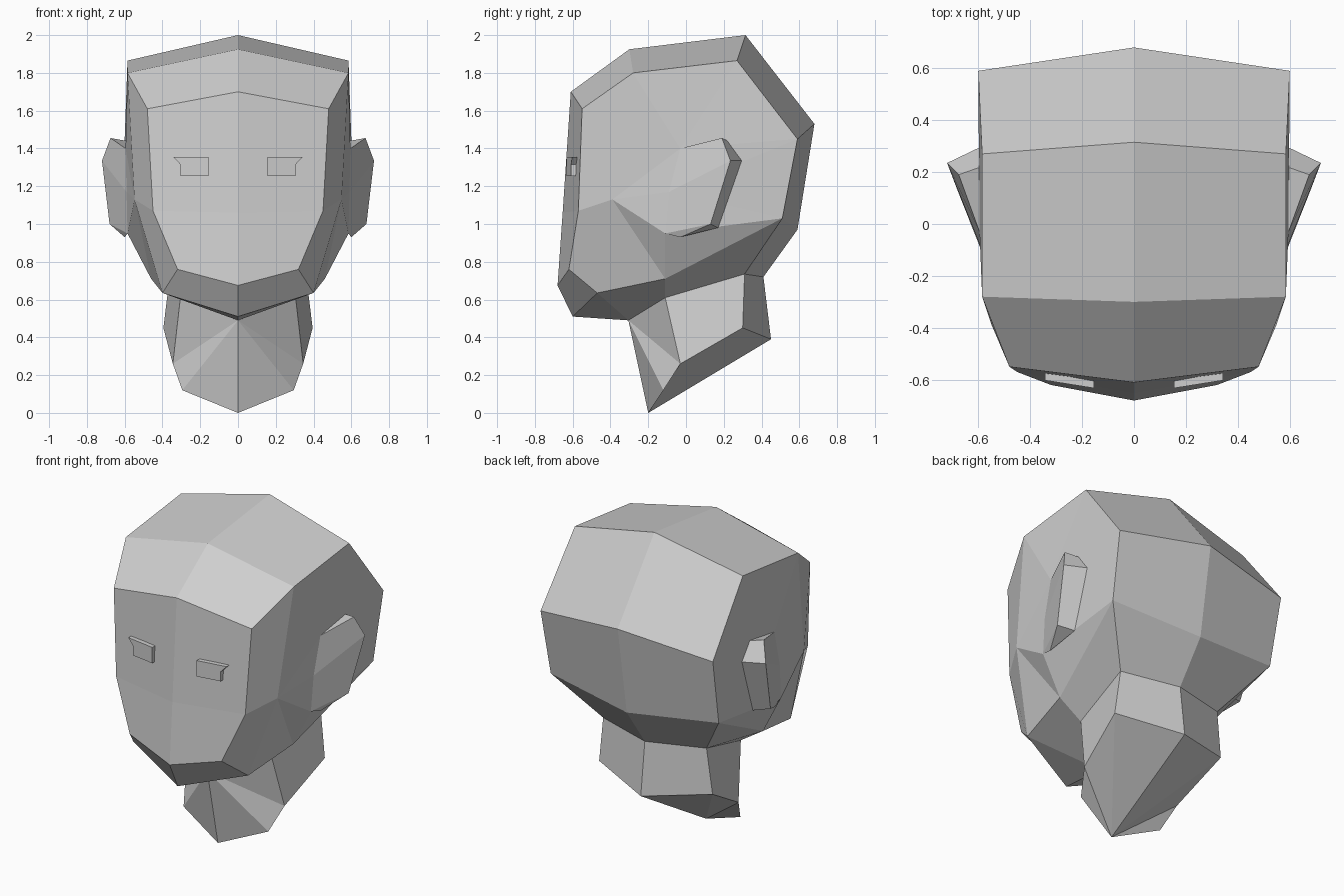
import bpy
import bmesh

if "Cube" in bpy.data.objects:
    bpy.data.objects.remove(bpy.data.objects["Cube"])

grey = bpy.data.materials.new("warm_clay_grey")
grey.diffuse_color = (0.62, 0.62, 0.62, 1)
grey.use_nodes = True
grey.node_tree.nodes["Principled BSDF"].inputs["Base Color"].default_value = grey.diffuse_color


def mirrored_part(name, points, faces):
    """Build one half from named points, then mirror it across x = 0."""
    bm = bmesh.new()
    verts = {k: bm.verts.new(p) for k, p in points.items()}
    for face in faces:
        bm.faces.new([verts[k] for k in face.split()])
    bmesh.ops.recalc_face_normals(bm, faces=bm.faces)
    mesh = bpy.data.meshes.new(name)
    bm.to_mesh(mesh)
    bm.free()
    mesh.materials.append(grey)
    ob = bpy.data.objects.new(name, mesh)
    bpy.context.collection.objects.link(ob)
    mod = ob.modifiers.new("mirror", 'MIRROR')
    mod.use_clip = True
    return ob


# Head and neck: centre line, side outline, side hubs, neck rings
head = {
    "brow": (0, -.61, 1.70), "crown_f": (0, -.30, 1.925), "crown_b": (0, .315, 2.0),
    "back": (0, .68, 1.53), "nape": (0, .59, .97), "nape_low": (0, .41, .72),
    "nose": (0, -.653, 1.06), "chin": (0, -.68, .675), "chin_low": (0, -.60, .51),
    "brow_s": (.48, -.55, 1.61), "crown_fs": (.585, -.28, 1.80),
    "crown_bs": (.585, .27, 1.865), "back_s": (.60, .59, 1.45),
    "nape_s": (.585, .51, 1.03), "jaw": (.46, -.11, .71),
    "jaw_f": (.40, -.47, .635), "chin_s": (.32, -.62, .76), "face_s": (.45, -.57, 1.07),
    "cheek": (.548, -.39, 1.13), "ear_t": (.595, -.03, 1.40),
    "ear_m": (.59, -.09, 1.17), "ear_b": (.585, -.11, .95),
    "throat": (0, -.305, .49), "neck_f": (.305, -.11, .61), "neck_b": (.36, .31, .735),
    "tip": (0, -.20, 0), "base_f": (.295, -.12, .12), "base_m": (.345, -.03, .26),
    "base_s": (.395, .30, .45), "base_b": (0, .45, .39),
}
mirrored_part("head_and_neck", head, [
    # cranium
    "brow brow_s crown_fs crown_f", "crown_f crown_fs crown_bs crown_b",
    "crown_b crown_bs back_s back", "back back_s nape_s nape",
    "nape nape_s neck_b nape_low",
    # face and chin
    "brow nose face_s brow_s", "nose chin chin_s face_s",
    "chin chin_low jaw_f chin_s", "chin_low throat jaw_f",
    "jaw_f throat neck_f jaw", "jaw neck_f neck_b nape_s",
    # sides
    "brow_s face_s cheek crown_fs", "face_s chin_s jaw_f cheek",
    "cheek jaw_f jaw", "cheek jaw ear_b", "cheek ear_b ear_m",
    "cheek ear_m ear_t", "cheek ear_t crown_fs", "crown_fs ear_t crown_bs",
    "ear_t back_s crown_bs", "ear_t ear_m back_s", "ear_m nape_s back_s",
    "ear_m ear_b nape_s", "ear_b jaw nape_s",
    # neck
    "throat base_m neck_f", "throat base_f base_m", "throat tip base_f",
    "neck_f base_m base_s neck_b", "neck_b base_s base_b nape_low",
    "tip base_m base_f", "tip base_s base_m", "tip base_b base_s",
])

# Ears: root on the head, flared outer rim, back rim
mirrored_part("ears", {
    "a": head["ear_t"], "b": head["ear_m"], "c": head["ear_b"],
    "o1": (.675, .19, 1.455), "o2": (.72, .235, 1.335), "o3": (.68, .13, 1.0),
    "lobe": (.60, -.03, .93),
    "r1": (.59, .22, 1.44), "r2": (.595, .295, 1.335), "r3": (.585, .17, .98),
}, ["a b o2 o1", "b c o3 o2", "c lobe o3", "a o1 r1", "o1 o2 r2 r1",
    "o2 o3 r3 r2", "o3 lobe r3", "lobe c r3", "a r1 r2 r3 c b"])

# Eyes: thin slabs with a pointed outer lid corner
outline = [(.155, 1.355), (.155, 1.255), (.305, 1.255), (.305, 1.315), (.342, 1.355)]
eye = {}
n = len(outline)
for i, (x, z) in enumerate(outline):
    y = -.657 + .16 * x
    eye[f"f{i}"] = (x, y, z)
    eye[f"k{i}"] = (x, y + .05, z)
sides = [f"f{i} f{(i + 1) % n} k{(i + 1) % n} k{i}" for i in range(n)]
caps = [" ".join(f"{c}{i}" for i in range(n)) for c in "fk"]
mirrored_part("eyes", eye, sides + caps)
